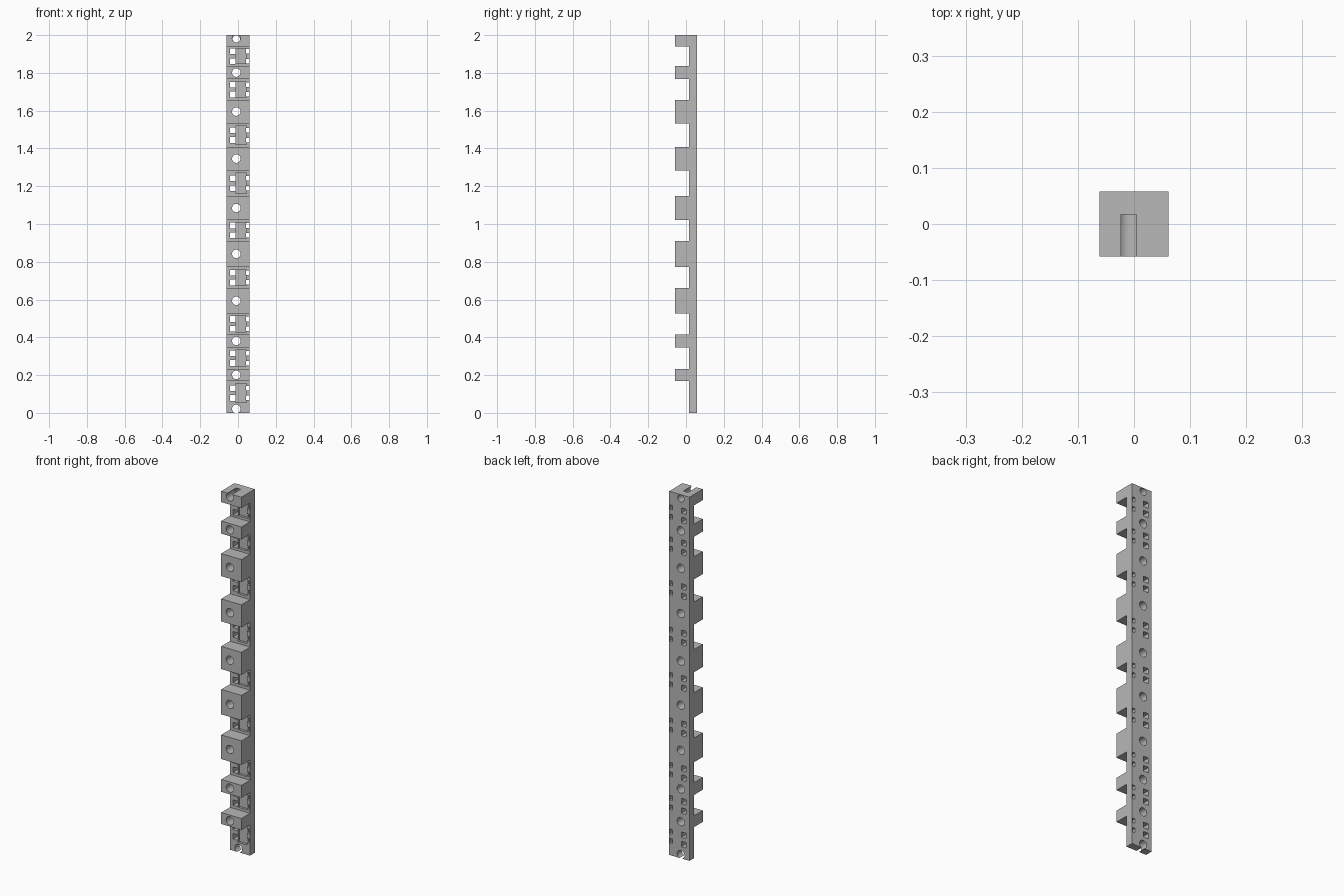
import bpy, bmesh
from math import pi
from mathutils import Matrix, Vector

if "Cube" in bpy.data.objects:
    bpy.data.objects.remove(bpy.data.objects["Cube"])

HALF_W, FRONT, PLATE, BACK = 0.0615, -0.058, 0.017, 0.058
HOLE_X = -0.009
# Height ranges of the teeth, from bottom to top
TEETH = [(0.17, 0.233), (0.347, 0.415), (0.527, 0.66), (0.773, 0.91), (1.022, 1.147),
         (1.284, 1.408), (1.533, 1.657), (1.767, 1.836), (1.94, 2.0)]

grey = bpy.data.materials.new("plain grey")
grey.use_nodes = True
grey.diffuse_color = (0.48, 0.48, 0.48, 1)
grey.node_tree.nodes["Principled BSDF"].inputs["Base Color"].default_value = (0.48, 0.48, 0.48, 1)


def to_object(bm, name):
    bmesh.ops.recalc_face_normals(bm, faces=bm.faces)
    mesh = bpy.data.meshes.new(name)
    bm.to_mesh(mesh)
    bm.free()
    mesh.materials.append(grey)
    obj = bpy.data.objects.new(name, mesh)
    bpy.context.collection.objects.link(obj)
    return obj


def box(bm, x0, x1, y0, y1, z0, z1):
    centre = Vector((x0 + x1, y0 + y1, z0 + z1)) / 2
    size = Matrix.Diagonal((x1 - x0, y1 - y0, z1 - z0, 1))
    bmesh.ops.create_cube(bm, size=1, matrix=Matrix.Translation(centre) @ size)


def bore(bm, z, radius, y0, y1):
    place = Matrix.Translation((HOLE_X, (y0 + y1) / 2, z)) @ Matrix.Rotation(pi / 2, 4, "X")
    bmesh.ops.create_cone(bm, cap_ends=True, segments=32, radius1=radius, radius2=radius,
                          depth=y1 - y0, matrix=place)


def cut(target, cutter):
    mod = target.modifiers.new("cut", "BOOLEAN")
    mod.operation, mod.solver, mod.object = "DIFFERENCE", "EXACT", cutter
    bpy.ops.object.modifier_apply(modifier=mod.name)
    bpy.data.objects.remove(cutter)


# Toothed body: side profile extruded across the width
profile = [(BACK, 0), (PLATE, 0)]
for low, high in TEETH:
    profile += [(PLATE, low), (FRONT, low), (FRONT, high), (PLATE, high)]
profile[-1:] = [(BACK, 2)]
bm = bmesh.new()
side = bm.faces.new([bm.verts.new((-HALF_W, y, z)) for y, z in profile])
grown = bmesh.ops.extrude_face_region(bm, geom=[side])["geom"]
bmesh.ops.translate(bm, vec=(2 * HALF_W, 0, 0),
                    verts=[v for v in grown if isinstance(v, bmesh.types.BMVert)])
body = to_object(bm, "toothed_rail")
bpy.context.view_layer.objects.active = body
body.select_set(True)

# Shallow pockets between teeth, and the top bore through the plate
pockets, slots = bmesh.new(), bmesh.new()
bore(pockets, 1.979, 0.0195, 0.0, 0.1)
floor = 0.04
for low, high in TEETH:
    z0, z1 = floor + 0.014, low - 0.014
    box(pockets, -0.012, 0.044, -0.01, PLATE + 0.012, z0, z1)
    # Pairs of square slots through the plate
    middle = (z0 + z1) / 2
    for z in (middle - 0.026, middle + 0.026):
        box(slots, -0.042, -0.012, -0.01, 0.1, z - 0.015, z + 0.015)
        box(slots, 0.042, 0.0595, -0.01, 0.1, z - 0.012, z + 0.012)
    floor = high

# Round bores through each tooth, and the one open at the foot
for low, high in TEETH[:-1]:
    bore(slots, (low + high) / 2, 0.0225, -0.1, 0.1)
bore(slots, 1.983, 0.022, -0.1, PLATE)
bore(slots, 0.021, 0.0225, -0.1, 0.1)

cut(body, to_object(pockets, "pocket_cutter"))
cut(body, to_object(slots, "slot_cutter"))
bpy.ops.object.shade_smooth_by_angle(angle=pi / 6)
